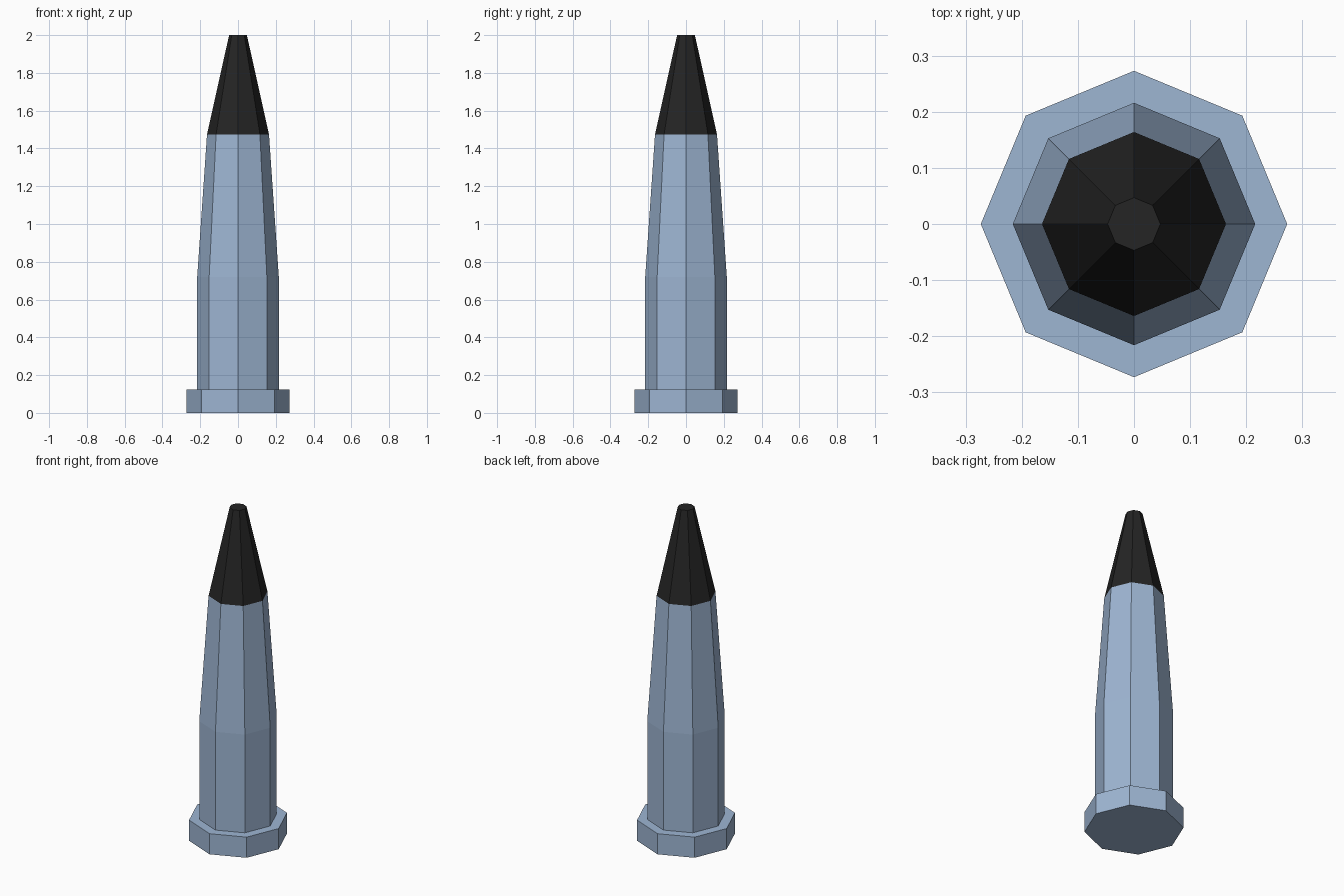
import bpy, bmesh, math

if "Cube" in bpy.data.objects:
    bpy.data.objects.remove(bpy.data.objects["Cube"])

SIDES = 8


def material(name, rgb):
    m = bpy.data.materials.new(name)
    m.diffuse_color = (*rgb, 1.0)
    m.use_nodes = True
    m.node_tree.nodes["Principled BSDF"].inputs["Base Color"].default_value = m.diffuse_color
    return m


def lathe(name, profile, mat, cap_bottom=False, cap_top=False):
    """Spin (radius, height) points into a flat-faced octagonal shell."""
    bm = bmesh.new()
    rings = []
    for r, z in profile:
        angles = [2 * math.pi * i / SIDES for i in range(SIDES)]
        rings.append([bm.verts.new((r * math.cos(a), r * math.sin(a), z)) for a in angles])
    for low, high in zip(rings, rings[1:]):
        for i in range(SIDES):
            j = (i + 1) % SIDES
            bm.faces.new((low[i], low[j], high[j], high[i]))
    if cap_bottom:
        bm.faces.new(rings[0][::-1])
    if cap_top:
        bm.faces.new(rings[-1])
    mesh = bpy.data.meshes.new(name)
    bm.to_mesh(mesh)
    bm.free()
    mesh.materials.append(mat)
    obj = bpy.data.objects.new(name, mesh)
    bpy.context.collection.objects.link(obj)
    return obj


blue = material("steel blue", (0.34, 0.465, 0.65))
black = material("black", (0.018, 0.018, 0.018))

# Flanged foot, with its ledge running in to the body
lathe("base_flange", [(0.273, 0), (0.273, 0.125), (0.216, 0.125)], blue, cap_bottom=True)
# Straight lower body, then a gentle taper
lathe("body", [(0.216, 0.125), (0.216, 0.72), (0.164, 1.475)], blue)
# Black blunt nose
lathe("nose_cone", [(0.164, 1.475), (0.047, 2.0)], black, cap_top=True)
